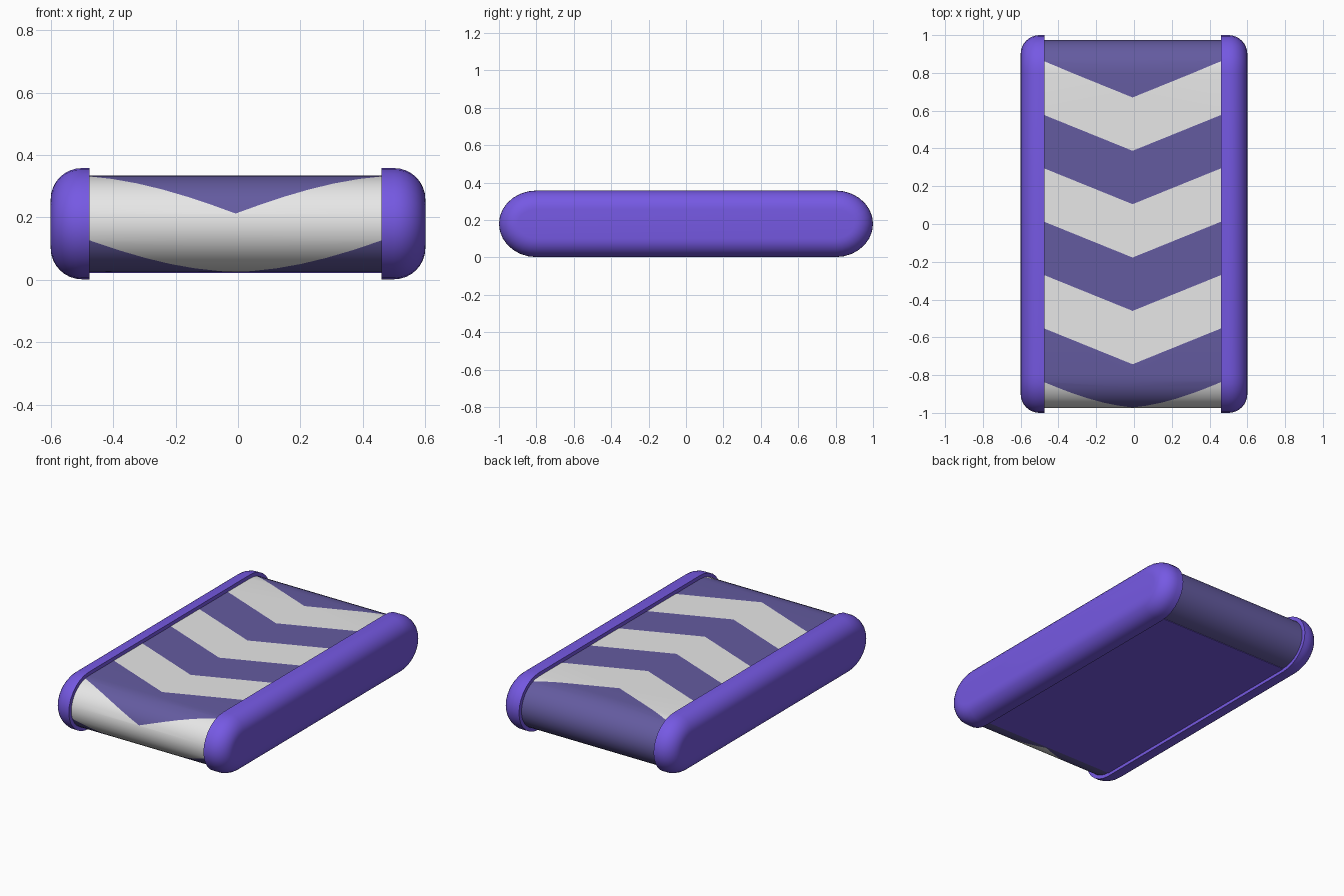
import bpy, bmesh
from math import sin, cos, pi, floor, radians

cube = bpy.data.objects.get("Cube")
if cube:
    bpy.data.objects.remove(cube, do_unlink=True)


def make_material(name, rgb):
    mat = bpy.data.materials.new(name)
    mat.use_nodes = True
    mat.diffuse_color = (*rgb, 1)
    mat.node_tree.nodes["Principled BSDF"].inputs["Base Color"].default_value = (*rgb, 1)
    return mat


violet = make_material("bright violet", (0.18, 0.10, 0.77))
dusky = make_material("dusky purple", (0.127, 0.105, 0.352))
pale = make_material("pale grey", (0.8, 0.8, 0.8))

STRAIGHT = 0.8    # half length of the flat run
MID_Z = 0.18


def finish(bm, name, mats, angle=40):
    mesh = bpy.data.meshes.new(name)
    bm.to_mesh(mesh)
    bm.free()
    for mat in mats:
        mesh.materials.append(mat)
    mesh.shade_smooth()
    mesh.set_sharp_from_angle(angle=radians(angle))
    obj = bpy.data.objects.new(name, mesh)
    bpy.context.collection.objects.link(obj)
    return obj


# Side rails: stadium outlines lofted outwards with a rounded outer edge
def make_rail(name, side, inner, steps=14, rounds=8):
    bm = bmesh.new()
    sections = [(inner, 0)]
    for i in range(rounds + 1):
        a = pi / 2 * i / rounds
        sections.append((0.5 + 0.1 * sin(a), 0.1 * (1 - cos(a))))
    rings = []
    for x, inset in sections:
        ring = []
        for end in (1, -1):
            for i in range(steps + 1):
                a = -pi / 2 + pi * i / steps
                ring.append(bm.verts.new((
                    side * x,
                    end * (STRAIGHT + (0.2 - inset) * cos(a)),
                    MID_Z + end * (0.178 - inset) * sin(a))))
        rings.append(ring)
    count = len(rings[0])
    for r0, r1 in zip(rings, rings[1:]):
        for i in range(count):
            j = (i + 1) % count
            bm.faces.new((r0[i], r0[j], r1[j], r1[i]))
    bm.faces.new(rings[0])
    bm.faces.new(rings[-1])
    bmesh.ops.recalc_face_normals(bm, faces=bm.faces)
    finish(bm, name, [violet])


make_rail("left_rail", 1, 0.46)
make_rail("right_rail", -1, 0.475)

# Belt: half of a flat sheet, cut along chevrons, then wrapped around the ends
QUARTER = 0.26    # surface length of a quarter turn
SLOPE, FIRST, PITCH = 0.405, 0.67, 0.2825
half_width, length = 0.4725, STRAIGHT + 2 * QUARTER
bm = bmesh.new()
bm.faces.new([bm.verts.new(p) for p in (
    (0, -length, 0), (half_width, -length, 0),
    (half_width, length, 0), (0, length, 0))])


def cut(y, normal):
    bmesh.ops.bisect_plane(bm, geom=bm.verts[:] + bm.edges[:] + bm.faces[:],
                           dist=1e-5, plane_co=(0, y, 0), plane_no=normal)


for i in range(8):
    cut(FIRST - PITCH * i, (-SLOPE, 1, 0))
for i in range(16):
    for end in (1, -1):
        cut(end * (STRAIGHT + 2 * QUARTER * i / 16), (0, 1, 0))

for face in bm.faces:
    c = face.calc_center_median()
    band = floor((FIRST - (c.y - SLOPE * c.x)) / PITCH)
    face.material_index = 1 if band >= 0 and band % 2 == 0 else 0

for v in bm.verts:
    s = v.co.y
    end = 1 if s > 0 else -1
    a = max(0, abs(s) - STRAIGHT) / QUARTER * pi / 2
    v.co.y = end * (min(abs(s), STRAIGHT) + 0.175 * sin(a))
    v.co.z = MID_Z + 0.155 * cos(a)

belt = finish(bm, "belt", [dusky, pale])
belt.location.x = -0.0075
belt.modifiers.new("mirror", "MIRROR").use_axis[0] = True

# Flat underside between the rails
bm = bmesh.new()
bmesh.ops.create_cube(bm, size=1)
bmesh.ops.scale(bm, vec=(2 * half_width, 2 * STRAIGHT, 0.008), verts=bm.verts)
base = finish(bm, "underside_plate", [violet])
base.location = (-0.0075, 0, 0.026)
